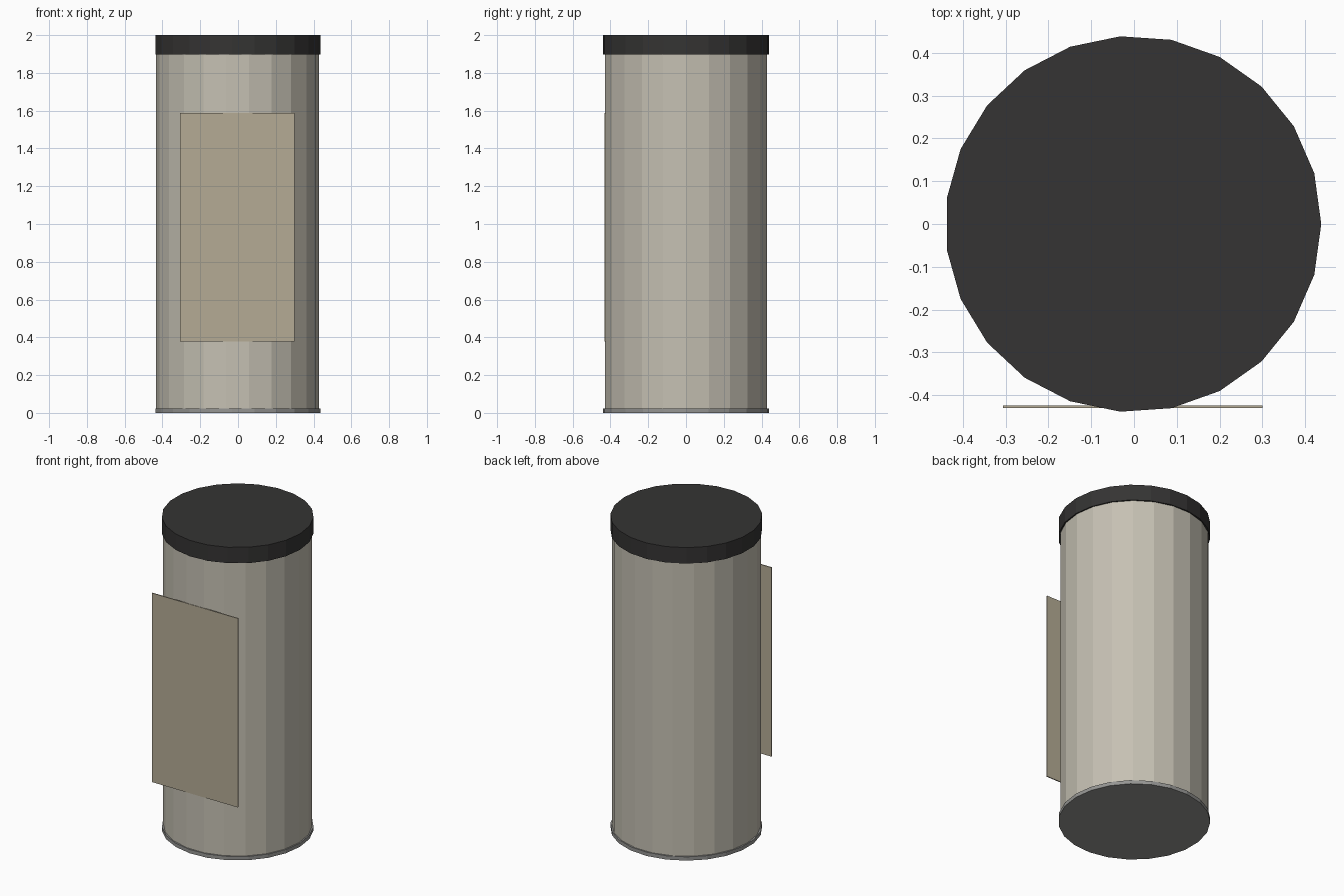
import bpy

if "Cube" in bpy.data.objects:
    bpy.data.objects.remove(bpy.data.objects["Cube"])

CX = -0.002  # odd-sided lid is centred by its bounds


def paint(obj, name, color):
    mat = bpy.data.materials.new(name)
    mat.diffuse_color = (*color, 1)
    mat.use_nodes = True
    mat.node_tree.nodes["Principled BSDF"].inputs["Base Color"].default_value = mat.diffuse_color
    obj.data.materials.append(mat)


def drum(name, sides, radius, z0, z1):
    bpy.ops.mesh.primitive_cylinder_add(
        vertices=sides, radius=radius, depth=z1 - z0, location=(CX, 0, (z0 + z1) / 2),
        rotation=(0, 0, -1.5707963))  # first corner points to +x
    obj = bpy.context.object
    obj.name = name
    return obj


# Faceted canister body
body = drum("canister_body", 22, 0.432, 0.01, 1.95)
paint(body, "warm_grey", (0.56, 0.53, 0.45))

# Dark lid
lid = drum("lid", 23, 0.44, 1.898, 2.0)
paint(lid, "black", (0.035, 0.034, 0.033))

# Thin base rim
base = drum("base_rim", 23, 0.44, 0.0, 0.024)
paint(base, "grey", (0.3, 0.3, 0.29))

# Flat label plate on the front
bpy.ops.mesh.primitive_cube_add(size=1, location=(CX - 0.001, -0.4275, 0.983))
label = bpy.context.object
label.name = "front_label"
label.scale = (0.606, 0.006, 1.208)
paint(label, "tan", (0.46, 0.41, 0.30))
